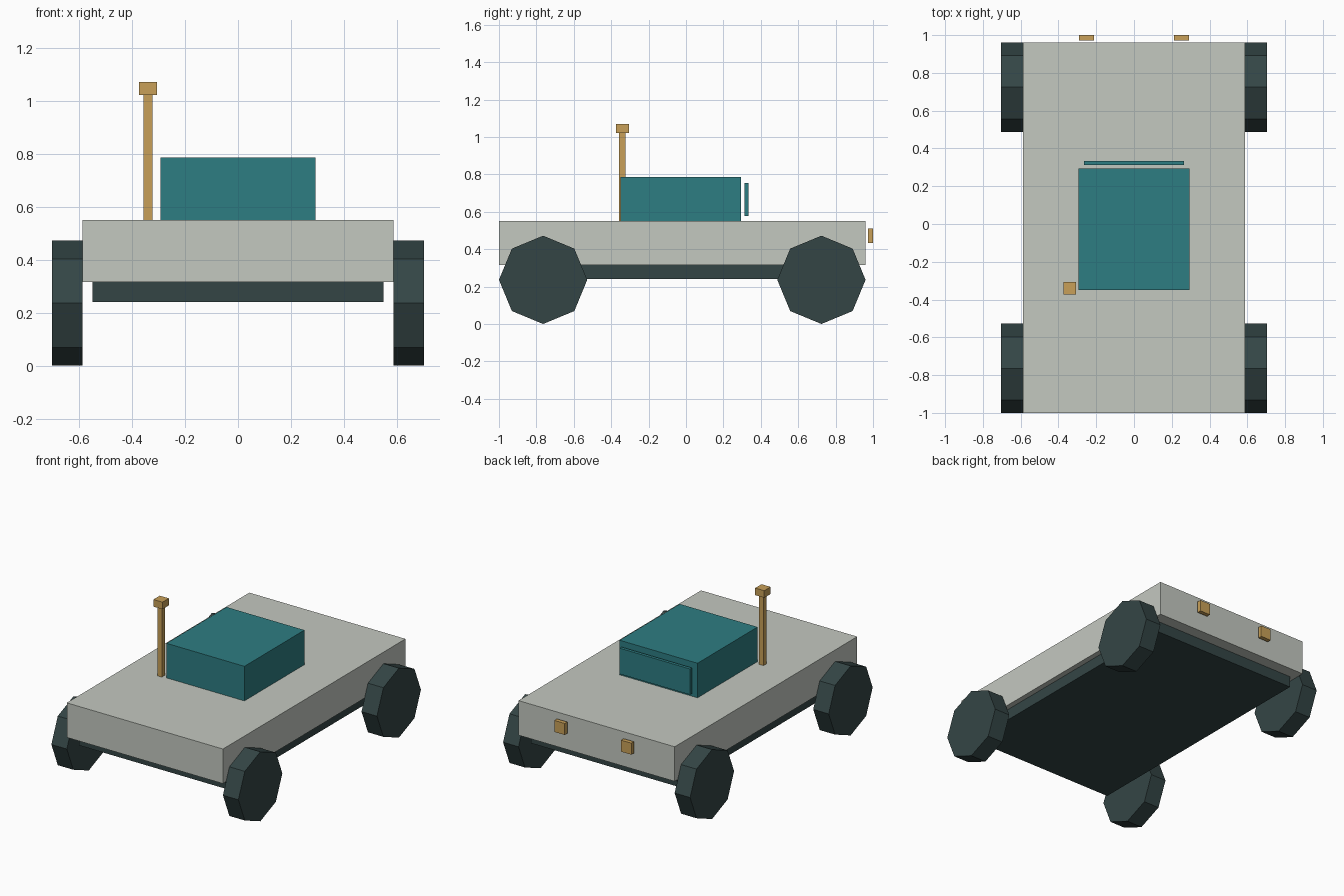
import bpy
import math

cube = bpy.data.objects.get("Cube")
if cube:
    bpy.data.objects.remove(cube, do_unlink=True)


def material(name, rgb):
    mat = bpy.data.materials.new(name)
    mat.use_nodes = True
    mat.diffuse_color = (*rgb, 1)
    mat.node_tree.nodes["Principled BSDF"].inputs["Base Color"].default_value = (*rgb, 1)
    return mat


GREY = material("pale_grey", (0.55, 0.58, 0.527))
TEAL = material("teal", (0.027, 0.205, 0.223))
DARK = material("dark_slate", (0.034, 0.06, 0.06))
GOLD = material("gold", (0.58, 0.352, 0.098))


def box(name, x, y, z, mat):
    """Box spanning the given (low, high) range on each axis."""
    spans = (x, y, z)
    bpy.ops.mesh.primitive_cube_add(size=1, location=[(a + b) / 2 for a, b in spans])
    obj = bpy.context.object
    obj.name = name
    obj.scale = [b - a for a, b in spans]
    bpy.ops.object.transform_apply(location=False, rotation=False, scale=True)
    obj.data.materials.append(mat)
    return obj


def wheel(name, x, y):
    """Eight-sided wheel with its axle along x."""
    bpy.ops.mesh.primitive_cylinder_add(
        vertices=8, radius=0.236, depth=0.116,
        location=(x, y, 0.236), rotation=(0, math.pi / 2, 0))
    obj = bpy.context.object
    obj.name = name
    obj.data.materials.append(DARK)


# Body and underside
box("body", (-0.587, 0.587), (-1, 0.96), (0.315, 0.55), GREY)
box("chassis", (-0.55, 0.55), (-0.92, 0.88), (0.24, 0.315), DARK)

# Cabin and the separate pane behind it
box("cabin", (-0.293, 0.293), (-0.35, 0.295), (0.55, 0.785), TEAL)
box("window_pane", (-0.265, 0.265), (0.313, 0.334), (0.578, 0.753), TEAL)

# Mast with block on top
box("mast", (-0.357, -0.323), (-0.357, -0.323), (0.55, 1.022), GOLD)
box("mast_head", (-0.374, -0.306), (-0.374, -0.306), (1.022, 1.07), GOLD)

# Wheels and lamps on both sides
for side, sign in (("left", 1), ("right", -1)):
    for end, y in (("front", -0.764), ("back", 0.724)):
        wheel(f"{end}_{side}_wheel", sign * 0.645, y)
    cx = sign * 0.251
    box(f"{side}_lamp", (cx - 0.039, cx + 0.039), (0.972, 1.0), (0.432, 0.51), GOLD)
